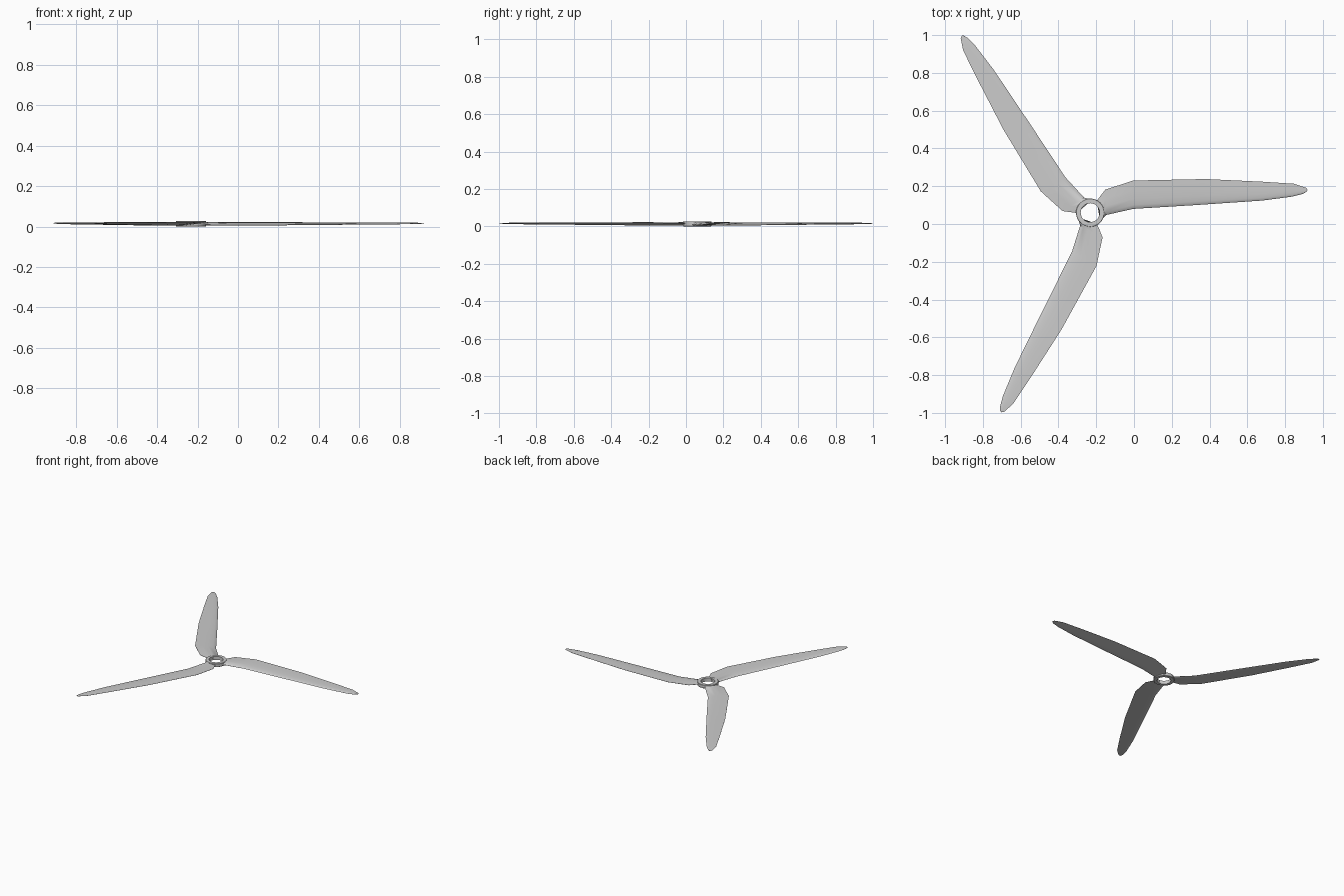
import bpy, bmesh
from math import sin, cos, pi, radians
from mathutils import Matrix, Vector

if "Cube" in bpy.data.objects:
    bpy.data.objects.remove(bpy.data.objects["Cube"])

CX, CY = -0.232, 0.06

# blade stations: thick edge (x, y), thin edge (x, y), pitch rise, half thickness, mid height
STATIONS = [
    (0.053, -0.048, 0.036, 0.066, 0.002, 0.011, 0.014),
    (0.085, -0.012, 0.080, 0.122, 0.010, 0.009, 0.014),
    (0.228, 0.020, 0.228, 0.170, 0.015, 0.007, 0.014),
    (0.556, 0.040, 0.610, 0.178, 0.011, 0.006, 0.015),
    (0.910, 0.064, 0.910, 0.164, 0.007, 0.005, 0.016),
    (1.070, 0.085, 1.080, 0.153, 0.005, 0.004, 0.016),
    (1.127, 0.100, 1.143, 0.132, 0.003, 0.003, 0.016),
    (1.146, 0.111, 1.151, 0.120, 0.001, 0.002, 0.016),
]
# closed aerofoil loop: chord fraction, height in half thicknesses
FOIL = [(0, 0), (0.04, 0.55), (0.14, 0.9), (0.35, 1.0), (0.65, 0.65), (1, 0.08),
        (1, -0.08), (0.65, -0.3), (0.35, -0.55), (0.14, -0.65), (0.04, -0.45)]


def finish(name, bm, angle=40):
    bmesh.ops.recalc_face_normals(bm, faces=bm.faces)
    me = bpy.data.meshes.new(name)
    bm.to_mesh(me)
    bm.free()
    ob = bpy.data.objects.new(name, me)
    bpy.context.collection.objects.link(ob)
    bpy.ops.object.select_all(action='DESELECT')
    ob.select_set(True)
    bpy.context.view_layer.objects.active = ob
    bpy.ops.object.shade_smooth_by_angle(angle=radians(angle))
    return ob


def loft(bm, rings, closed=False):
    n = len(rings[0])
    pairs = list(zip(rings, rings[1:])) + ([(rings[-1], rings[0])] if closed else [])
    for a, b in pairs:
        for i in range(n):
            j = (i + 1) % n
            bm.faces.new((a[i], a[j], b[j], b[i]))


def make_blade(name, turn):
    bm = bmesh.new()
    rings = []
    for k, (x0, y0, x1, y1, rise, half, mid) in enumerate(STATIONS):
        ring = []
        for t, h in FOIL:
            p = Vector((x0 + (x1 - x0) * t, y0 + (y1 - y0) * t, 0))
            if k == 0:  # root wraps around the hub
                p = p.normalized() * 0.070
            p.z = mid + rise * (t - 0.5) + half * h
            ring.append(bm.verts.new(p))
        rings.append(ring)
    loft(bm, rings)
    bm.faces.new(rings[0])
    bm.faces.new(rings[-1])
    bm.transform(Matrix.Translation((CX, CY, 0)) @ Matrix.Rotation(turn, 4, 'Z'))
    return finish(name, bm)


# hub ring with shaft hole
bm = bmesh.new()
profile = [(0.050, 0.0), (0.073, 0.0), (0.075, 0.002), (0.075, 0.025), (0.073, 0.027), (0.050, 0.027)]
N = 32
rings = [[bm.verts.new((CX + r * cos(2 * pi * i / N), CY + r * sin(2 * pi * i / N), z))
          for r, z in profile] for i in range(N)]
loft(bm, rings, closed=True)
finish("hub", bm)

# three blades
for i in range(3):
    make_blade(f"blade_{i + 1}", i * 2 * pi / 3)
